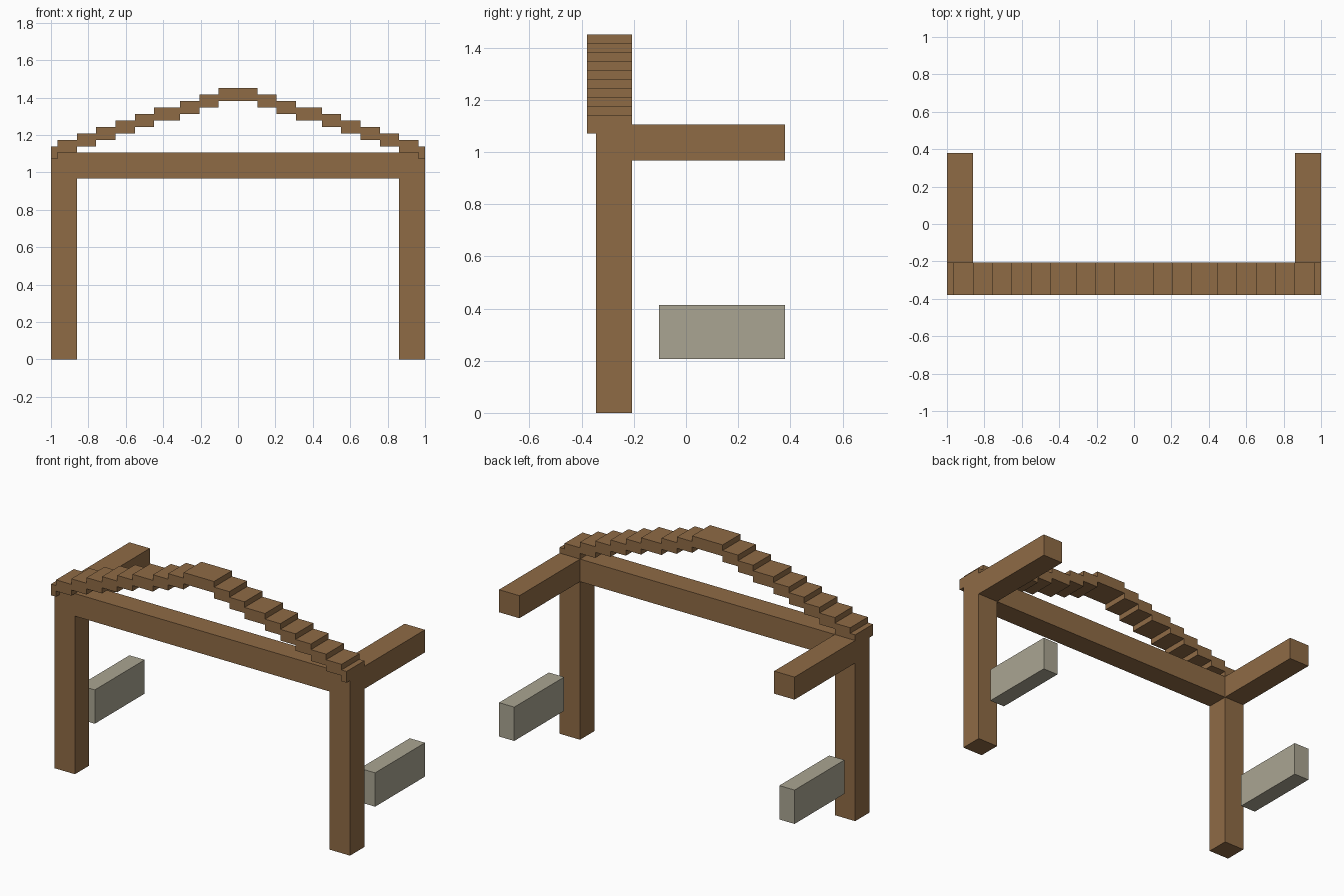
import bpy

# Remove the default cube only
default = bpy.data.objects.get("Cube")
if default:
    bpy.data.objects.remove(default, do_unlink=True)


def make_material(name, rgb):
    mat = bpy.data.materials.new(name)
    mat.use_nodes = True
    mat.diffuse_color = (*rgb, 1)
    mat.node_tree.nodes["Principled BSDF"].inputs["Base Color"].default_value = (*rgb, 1)
    return mat


wood = make_material("brown wood", (0.275, 0.147, 0.06))
stone = make_material("grey stone", (0.402, 0.376, 0.287))


def box(name, xs, ys, zs, mat):
    """Box from its (min, max) range on each axis."""
    spans = (xs, ys, zs)
    bpy.ops.mesh.primitive_cube_add(size=1, location=[sum(s) / 2 for s in spans])
    ob = bpy.context.object
    ob.name = name
    ob.scale = [abs(s[1] - s[0]) for s in spans]
    bpy.ops.object.transform_apply(location=False, rotation=False, scale=True)
    ob.data.materials.append(mat)
    return ob


FRONT, BACK = -0.345, -0.207      # depth of the post frame
END = 0.379                       # rear end of the arms
INNER = 0.862                     # inner face of the posts
LOW, HIGH = 0.967, 1.105          # height of the cross beam

# Cross beam between the posts
box("cross_beam", (-INNER, INNER), (FRONT, BACK), (LOW, HIGH), wood)

# Posts, rear arms and floating side rails
for side, s in (("left", 1), ("right", -1)):
    outer = (s * INNER, s)
    box(side + "_post", outer, (FRONT, BACK), (0, HIGH), wood)
    box(side + "_arm", outer, (BACK, END), (LOW, HIGH), wood)
    box(side + "_rail", (s * 0.897, s), (-0.103, END), (0.207, 0.414), stone)

# Stepped arch: each step rises half its thickness toward the crest
RISE = 0.0345
TOP = 1.45
edges = [0.103, 0.207, 0.31, 0.448, 0.552, 0.655, 0.759, 0.862, 0.966, 1.0]
step_y = (-0.379, BACK)
box("arch_crest", (-edges[0], edges[0]), step_y, (TOP - 2 * RISE, TOP), wood)
for i, (a, b) in enumerate(zip(edges, edges[1:]), 1):
    top = TOP - i * RISE
    for side, s in (("left", 1), ("right", -1)):
        box(f"{side}_arch_step_{i}", (s * a, s * b), step_y, (top - 2 * RISE, top), wood)
